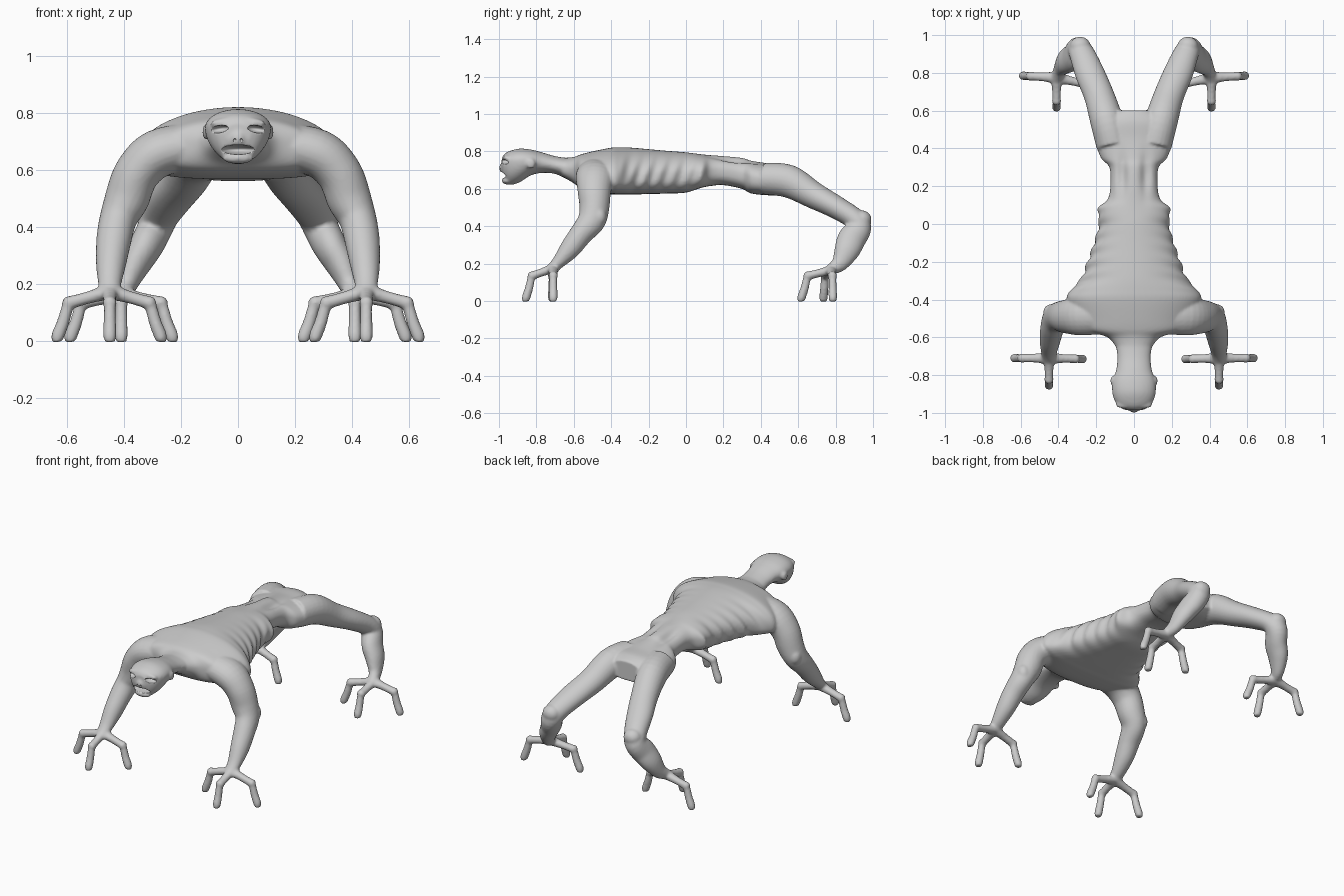
import bpy, bmesh, math
from mathutils import Vector, Matrix

if "Cube" in bpy.data.objects:
    bpy.data.objects.remove(bpy.data.objects["Cube"])

SIDES = 40


def smooth_rows(rows, steps):
    """Catmull-Rom interpolation through rows of numbers."""
    out = []
    for i in range(len(rows) - 1):
        p0, p1, p2 = rows[max(i - 1, 0)], rows[i], rows[i + 1]
        p3 = rows[min(i + 2, len(rows) - 1)]
        for s in range(steps):
            t = s / steps
            out.append([0.5 * (2 * b + (c - a) * t + (2 * a - 5 * b + 4 * c - d) * t * t
                               + (3 * b - a - 3 * c + d) * t ** 3)
                        for a, b, c, d in zip(p0, p1, p2, p3)])
    return out + [list(rows[-1])]


def loft(bm, rings):
    loops = [[bm.verts.new(p) for p in r] for r in rings]
    n = len(loops[0])
    faces = [bm.faces.new(loops[0]), bm.faces.new(loops[-1][::-1])]
    for a, b in zip(loops, loops[1:]):
        for i in range(n):
            j = (i + 1) % n
            faces.append(bm.faces.new((a[j], a[i], b[i], b[j])))
    bmesh.ops.recalc_face_normals(bm, faces=faces)


def trunk(bm, rows, low_power, ribs=False):
    """Rows of y, half width, top, widest height, bottom."""
    rings = []
    for y, w, top, mid, bot in smooth_rows(rows, 8):
        ring = []
        for i in range(SIDES * 2):
            a = math.pi * i / SIDES
            c, s = math.cos(a), math.sin(a)
            if s >= 0:
                x, z = w * c, mid + (top - mid) * s
            else:
                x = w * math.copysign(abs(c) ** low_power, c)
                z = mid - (mid - bot) * abs(s) ** low_power
            if ribs:
                # slanted ribs on the flanks, hollow strips beside the spine
                fade = max(0, min(1, (y + 0.38) / 0.1, (0.13 - y) / 0.05))
                x *= 1 + 0.03 * fade * abs(c) * math.sin((y - 0.35 * (z - 0.7)) * 2 * math.pi / 0.075)
                if s > 0:
                    dip = math.exp(-((y - 0.26) / 0.1) ** 2) * math.exp(-((abs(x) - 0.06) / 0.025) ** 2)
                    z -= 0.022 * dip
            ring.append(Vector((x, y, z)))
        rings.append(ring)
    loft(bm, rings)


def limb(bm, rows, ref, side, steps=5):
    """Rows of x, y, z, radius along ref, radius across ref."""
    pts = smooth_rows(rows, steps)
    ps = [Vector(p[:3]) for p in pts]
    rings = []
    for i, p in enumerate(pts):
        t = (ps[min(i + 1, len(ps) - 1)] - ps[max(i - 1, 0)]).normalized()
        u = (ref - t * t.dot(ref)).normalized()
        v = t.cross(u)
        ring = []
        for k in range(24):
            a = 2 * math.pi * k / 24
            q = ps[i] + u * p[3] * math.cos(a) + v * p[4] * math.sin(a)
            ring.append(Vector((q.x * side, q.y, q.z)))
        rings.append(ring)
    loft(bm, rings)


def ball(bm, centre, radii, tilt=0):
    m = Matrix.Translation(centre) @ Matrix.Rotation(tilt, 4, 'Y') @ Matrix.Diagonal((*radii, 1))
    bmesh.ops.create_uvsphere(bm, u_segments=24, v_segments=16, radius=1, matrix=m)


def to_object(bm, name):
    me = bpy.data.meshes.new(name)
    bm.to_mesh(me)
    bm.free()
    ob = bpy.data.objects.new(name, me)
    bpy.context.collection.objects.link(ob)
    return ob


X, Y = Vector((1, 0, 0)), Vector((0, 1, 0))
bm = bmesh.new()

# chest, waist and pelvis
trunk(bm, [
    (-.66, .09, .765, .71, .665), (-.60, .14, .77, .70, .63), (-.56, .26, .785, .68, .60),
    (-.50, .31, .80, .66, .58), (-.40, .355, .82, .65, .57), (-.35, .335, .822, .65, .57),
    (-.29, .28, .82, .66, .57), (-.20, .245, .812, .67, .572), (-.10, .21, .803, .68, .575),
    (0, .185, .795, .68, .58), (.08, .19, .785, .69, .605), (.13, .14, .78, .70, .615),
    (.20, .125, .775, .70, .62), (.30, .13, .765, .68, .60), (.35, .175, .75, .66, .575),
    (.45, .205, .735, .65, .565), (.54, .19, .73, .645, .565), (.60, .11, .71, .64, .59)],
    0.7, ribs=True)

# head and neck
trunk(bm, [
    (-.985, .045, .765, .73, .69), (-.97, .075, .787, .74, .645), (-.94, .10, .803, .75, .622),
    (-.89, .115, .815, .75, .635), (-.83, .112, .81, .75, .672), (-.77, .094, .795, .74, .685),
    (-.70, .088, .775, .725, .68), (-.63, .10, .765, .71, .65), (-.56, .12, .77, .70, .63)], 1)
ball(bm, (0, -.975, .712), (.028, .024, .03))
ball(bm, (0, -.955, .643), (.055, .03, .02))

for side in (-1, 1):
    # brow and ear
    ball(bm, (side * .055, -.955, .772), (.045, .022, .012), side * .2)
    ball(bm, (side * .112, -.83, .735), (.013, .025, .028))
    # arm
    limb(bm, [
        (.14, -.48, .69, .10, .08), (.28, -.485, .66, .105, .085), (.355, -.49, .59, .09, .08),
        (.39, -.49, .50, .08, .078), (.42, -.505, .43, .075, .066), (.435, -.56, .36, .062, .062),
        (.445, -.62, .28, .055, .054), (.45, -.68, .21, .036, .042), (.45, -.725, .17, .025, .035)],
        Y, side)
    # elbow
    ball(bm, (side * .44, -.465, .45), (.04, .04, .05))
    # leg
    limb(bm, [
        (.11, .42, .655, .09, .085), (.145, .55, .64, .088, .088), (.185, .68, .567, .08, .072),
        (.235, .80, .503, .078, .062), (.275, .90, .44, .068, .058), (.295, .925, .39, .062, .066),
        (.325, .885, .33, .058, .075), (.36, .86, .27, .052, .068), (.39, .82, .20, .036, .045),
        (.41, .765, .165, .032, .026)], X, side)
    # knee
    ball(bm, (side * .285, .94, .435), (.055, .052, .05))
    # three long fingers or toes on each hand and foot: palm, then tips
    for palm, tips in (
            ((.45, -.71, .175), ((.633, -.71), (.45, -.855), (.272, -.715))),
            ((.41, .775, .165), ((.587, .785), (.41, .617), (.232, .735)))):
        for tx, ty in tips:
            d = Vector((tx - palm[0], ty - palm[1], 0))
            k = Vector(palm) + d * .78
            k.z = .135
            tip = (tx, ty)
            # from palm to knuckle, then down to the ground
            limb(bm, [(*palm, .034, .028), (*(Vector(palm).lerp(k, .5)), .024, .022),
                      (*k, .023, .023)], Y if abs(d.x) > abs(d.y) else X, side)
            limb(bm, [(k.x, k.y, .145, .02, .02), (*(k.xy * .5 + Vector(tip) * .5), .07, .022, .022),
                      (*tip, .018, .023, .023), (*tip, -.002, .018, .018)],
                 Y if abs(d.x) > abs(d.y) else X, side, 4)
            ball(bm, (side * k.x, k.y, k.z), (.025, .025, .025))

body = to_object(bm, "creature_body")

# eye sockets, mouth and nostril cutters
bm = bmesh.new()
ball(bm, (0, -.985, .673), (.06, .075, .017))
for side in (-1, 1):
    ball(bm, (side * .066, -.972, .745), (.034, .035, .013), side * .15)
    ball(bm, (side * .012, -1.0, .705), (.006, .012, .008))
cutter = to_object(bm, "face_cutter")
cutter.hide_render = True

# fuse the parts into one skin, cut the face, then soften
m = body.modifiers.new("fuse", 'REMESH')
m.mode, m.voxel_size = 'VOXEL', 0.008
m = body.modifiers.new("face", 'BOOLEAN')
m.operation, m.object, m.solver = 'DIFFERENCE', cutter, 'EXACT'
m = body.modifiers.new("soften", 'SMOOTH')
m.factor, m.iterations = 0.5, 4

bpy.context.view_layer.objects.active = body
body.select_set(True)
cutter.select_set(False)
bpy.ops.object.convert(target='MESH')
bpy.data.objects.remove(cutter)

skin = bpy.data.materials.new("pale grey skin")
skin.diffuse_color = (0.6, 0.6, 0.6, 1)
skin.use_nodes = True
skin.node_tree.nodes["Principled BSDF"].inputs["Base Color"].default_value = skin.diffuse_color
body = bpy.context.view_layer.objects.active
body.data.materials.clear()
body.data.materials.append(skin)
body.data.polygons.foreach_set("material_index", [0] * len(body.data.polygons))
body.data.shade_smooth()
